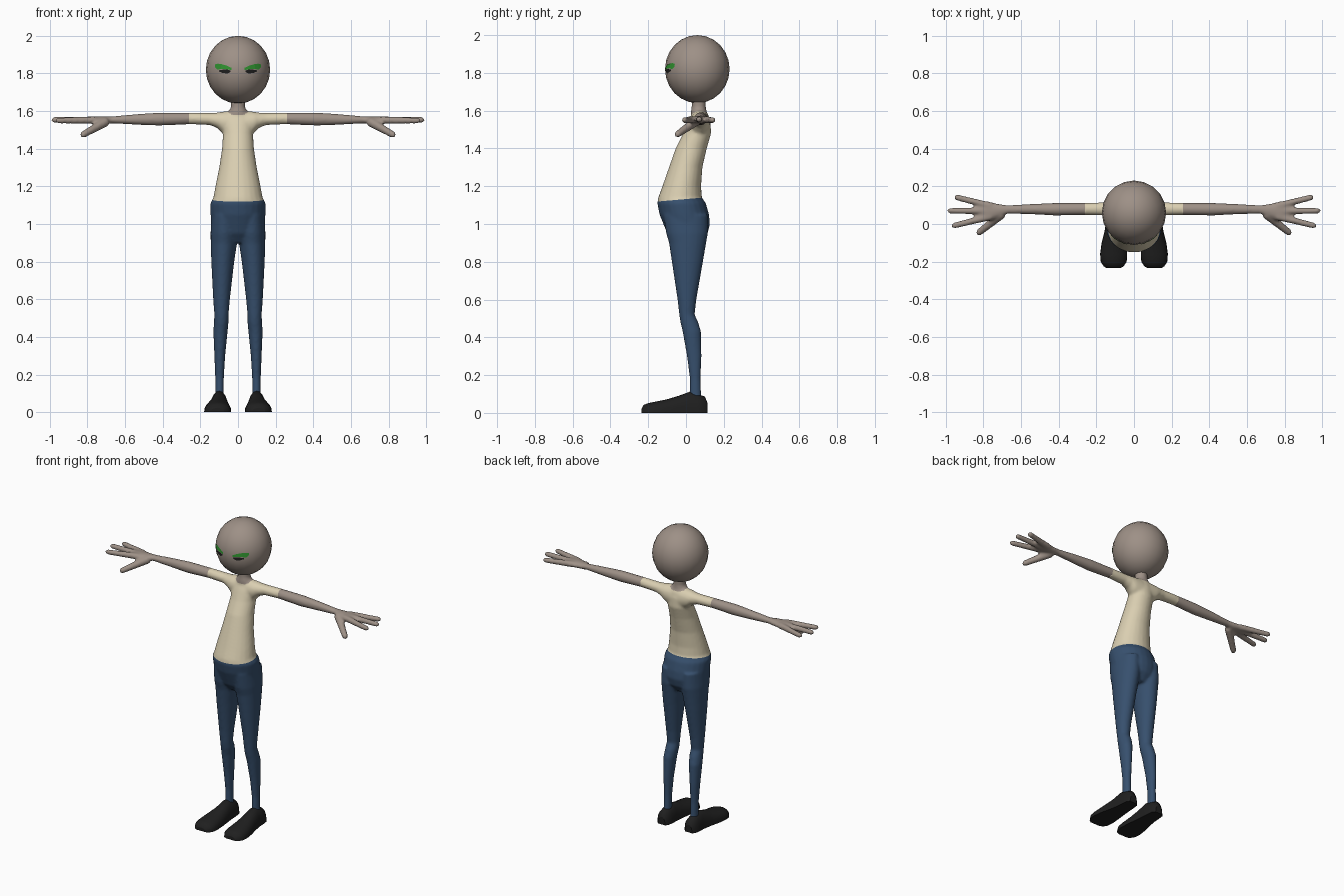
import bpy, bmesh, math
from mathutils import Vector

cube = bpy.data.objects.get("Cube")
if cube:
    bpy.data.objects.remove(cube, do_unlink=True)


def material(name, rgb):
    m = bpy.data.materials.new(name)
    m.use_nodes = True
    color = (*rgb, 1)
    m.diffuse_color = color
    bsdf = m.node_tree.nodes["Principled BSDF"]
    bsdf.inputs["Base Color"].default_value = color
    bsdf.inputs["Roughness"].default_value = 0.8
    return m


skin = material("taupe_skin", (0.34, 0.28, 0.24))
cream = material("cream_shirt", (0.70, 0.62, 0.44))
navy = material("navy_trousers", (0.038, 0.08, 0.155))
black = material("black_leather", (0.014, 0.014, 0.014))
green = material("green_brow", (0.03, 0.30, 0.03))


def make_object(name, bm, *mats):
    mesh = bpy.data.meshes.new(name)
    bm.to_mesh(mesh)
    bm.free()
    obj = bpy.data.objects.new(name, mesh)
    bpy.context.collection.objects.link(obj)
    for m in mats:
        mesh.materials.append(m)
    return obj


def skin_rings(bm, rings):
    """Bridge closed rings of points and cap both ends."""
    loops = [[bm.verts.new(p) for p in ring] for ring in rings]
    n = len(loops[0])
    faces = [bm.faces.new(loops[0]), bm.faces.new(loops[-1])]
    for a, b in zip(loops, loops[1:]):
        for i in range(n):
            j = (i + 1) % n
            faces.append(bm.faces.new((a[i], a[j], b[j], b[i])))
    bmesh.ops.recalc_face_normals(bm, faces=faces)


def loft(bm, sections, axis, side=1, n=24):
    """Elliptical sections (t, a0, a1, b0, b1) along the z or x axis."""
    rings = []
    for t, a0, a1, b0, b1 in sections:
        ring = []
        for i in range(n):
            ang = math.tau * i / n
            a = (a0 + a1) / 2 + (a1 - a0) / 2 * math.cos(ang)
            b = (b0 + b1) / 2 + (b1 - b0) / 2 * math.sin(ang)
            ring.append((side * a, b, t) if axis == "z" else (side * t, a, b))
        rings.append(ring)
    skin_rings(bm, rings)


def finger(bm, start, end, r0, r1, side):
    """Tapered digit with a rounded tip."""
    p = Vector((side * start[0], *start[1:]))
    q = Vector((side * end[0], *end[1:]))
    d = (q - p).normalized()
    u = d.orthogonal().normalized()
    v = d.cross(u)
    stations = [(p, r0), (q - d * r1, r1), (q - d * r1 * 0.4, r1 * 0.8), (q, r1 * 0.3)]
    skin_rings(bm, [[c + r * (u * math.cos(math.tau * i / 12) + v * math.sin(math.tau * i / 12))
                     for i in range(12)] for c, r in stations])


# Torso and hips: height, half width, front, back
TORSO = [(1.60, .045, .04, .10), (1.58, .08, .03, .118), (1.54, .085, .01, .13),
         (1.48, .08, -.015, .133), (1.40, .085, -.055, .11), (1.30, .10, -.09, .087),
         (1.20, .12, -.125, .08), (1.14, .131, -.147, .084), (1.11, .147, -.152, .105),
         (1.05, .146, -.14, .122), (1.0, .143, -.12, .127), (.95, .13, -.10, .115),
         (.90, .08, -.06, .08)]
NECK = [(1.70, -.038, .038, .03, .105), (1.62, -.038, .038, .03, .105),
        (1.59, -.052, .052, .025, .11), (1.52, -.06, .06, .03, .11)]
# Leg: height, inner, outer, front, back
LEG = [(1.05, .0, .14, -.12, .115), (.95, .0, .146, -.105, .116), (.90, .005, .145, -.09, .107),
       (.80, .02, .142, -.075, .09), (.60, .043, .132, -.045, .055), (.52, .05, .126, -.036, .046),
       (.48, .05, .128, -.03, .065), (.43, .055, .131, -.018, .08), (.30, .068, .126, .005, .082),
       (.18, .075, .121, .02, .078), (.05, .075, .122, .02, .082)]
# Arm and palm: distance out, front, back, bottom, top
ARM = [(.03, .02, .128, 1.46, 1.602), (.085, .025, .125, 1.485, 1.597), (.11, .035, .12, 1.51, 1.592),
       (.15, .045, .115, 1.526, 1.59), (.25, .048, .112, 1.53, 1.592), (.42, .045, .112, 1.523, 1.592),
       (.55, .052, .106, 1.528, 1.583), (.67, .055, .1, 1.535, 1.572), (.72, .035, .107, 1.53, 1.572),
       (.78, .012, .122, 1.532, 1.572), (.82, .03, .11, 1.538, 1.566)]
DIGITS = [((.76, .095, 1.552), (.955, .145, 1.55), .02, .016),
          ((.76, .07, 1.552), (.992, .07, 1.553), .02, .016),
          ((.76, .04, 1.552), (.97, -.012, 1.55), .02, .016),
          ((.70, .055, 1.545), (.835, -.055, 1.468), .026, .018)]

# Body: overlapping limbs fused into one smooth skin
bm = bmesh.new()
loft(bm, [(z, -w, w, f, b) for z, w, f, b in TORSO], "z")
loft(bm, NECK, "z")
for side in (1, -1):
    loft(bm, LEG, "z", side)
    loft(bm, ARM, "x", side)
    for start, end, r0, r1 in DIGITS:
        finger(bm, start, end, r0, r1, side)
body = make_object("body", bm)
remesh = body.modifiers.new("fuse", "REMESH")
remesh.mode = "VOXEL"
remesh.voxel_size = 0.008
smooth = body.modifiers.new("soften", "SMOOTH")
smooth.factor = 0.5
smooth.iterations = 5
fused = bpy.data.meshes.new_from_object(body.evaluated_get(bpy.context.evaluated_depsgraph_get()))
body.modifiers.clear()

# Clothing edges: cut clean seams, then colour by region
WAIST = Vector((0, -.087, 1)).normalized()
WAIST_POINT = Vector((0, 0, 1.132))
CUFF = 0.26
COLLAR = Vector((0, .068, 1.625))
bm = bmesh.new()
bm.from_mesh(fused)
for point, normal in ((WAIST_POINT, WAIST), ((CUFF, 0, 0), (1, 0, 0)), ((-CUFF, 0, 0), (1, 0, 0))):
    bmesh.ops.bisect_plane(bm, geom=bm.verts[:] + bm.edges[:] + bm.faces[:],
                           plane_co=point, plane_no=normal)
for f in bm.faces:
    c = f.calc_center_median()
    f.smooth = True
    if abs(c.x) > CUFF or (c - COLLAR).length < 0.063 or c.z > 1.64:
        f.material_index = 0
    elif (c - WAIST_POINT).dot(WAIST) > 0:
        f.material_index = 1
    else:
        f.material_index = 2
bm.to_mesh(body.data)
bm.free()
for m in (skin, cream, navy):
    body.data.materials.append(m)
bpy.data.meshes.remove(fused)

# Head
HEAD = Vector((0, .06, 1.82))
RX, RZ = 0.171, 0.18
bm = bmesh.new()
bmesh.ops.create_uvsphere(bm, u_segments=20, v_segments=12, radius=1)
for v in bm.verts:
    v.co = HEAD + Vector((v.co.x * RX, v.co.y * RX, v.co.z * RZ))
for f in bm.faces:
    f.smooth = True
make_object("head", bm, skin)


def face_strip(name, columns, mat):
    """Thin painted strips hugging both sides of the face: x, low, high."""
    bm = bmesh.new()
    for side in (1, -1):
        pairs = []
        for x, low, high in columns:
            pair = []
            for z in (low, high):
                k = 1.018 - (x / RX) ** 2 - ((z - HEAD.z) / RZ) ** 2
                pair.append(bm.verts.new((side * x, HEAD.y - RX * math.sqrt(k), z)))
            pairs.append(pair)
        for (a, b), (c, d) in zip(pairs, pairs[1:]):
            bm.faces.new((a, c, d, b) if side > 0 else (b, d, c, a))
    make_object(name, bm, mat)


# Brows and lashes
face_strip("brows", [(.035, 1.818, 1.83), (.06, 1.822, 1.842), (.09, 1.825, 1.85),
                     (.108, 1.82, 1.852), (.122, 1.832, 1.848)], green)
face_strip("lashes", [(.04, 1.808, 1.816), (.055, 1.8, 1.82), (.08, 1.802, 1.82),
                      (.1, 1.81, 1.817)], black)

# Shoes: depth, centre, half width, height
SHOE = [(.115, .1, .025, .05), (.1, .1, .04, .086), (.06, .1, .045, .1), (.02, .1, .047, .112),
        (-.04, .102, .055, .09), (-.1, .106, .066, .072), (-.16, .108, .072, .06),
        (-.2, .108, .069, .052), (-.225, .108, .053, .042), (-.235, .11, .035, .022)]
for side, name in ((1, "left_shoe"), (-1, "right_shoe")):
    bm = bmesh.new()
    skin_rings(bm, [[(side * (cx + w * math.cos(math.tau * i / 24)), y,
                      h * max(0, math.sin(math.tau * i / 24)) ** 0.75)
                     for i in range(24)] for y, cx, w, h in SHOE])
    for f in bm.faces:
        f.smooth = f.normal.z > -0.7 and len(f.verts) == 4
    make_object(name, bm, black)
